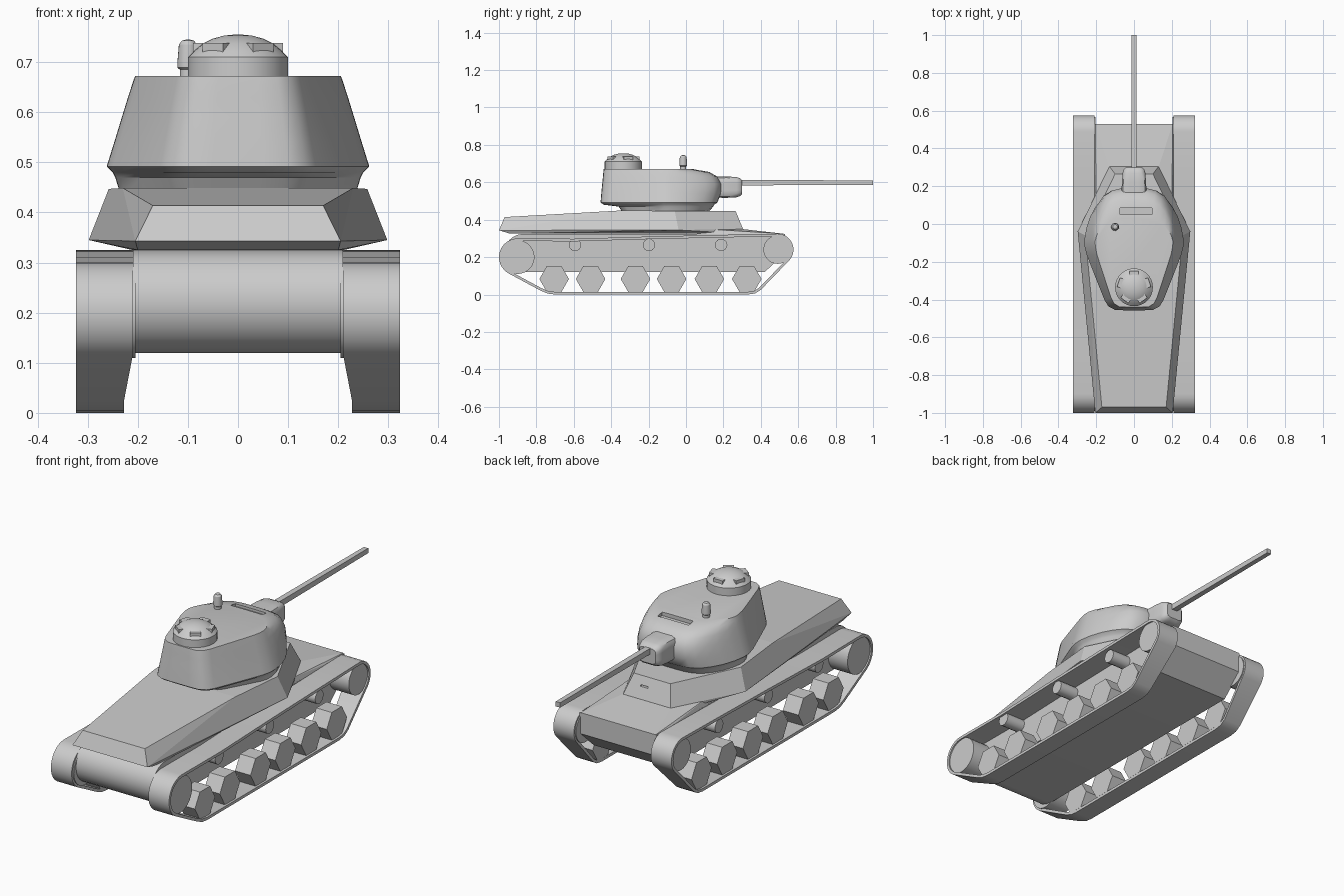
import bpy, bmesh
from math import sin, cos, pi, radians
from mathutils import Vector, Matrix

if "Cube" in bpy.data.objects:
    bpy.data.objects.remove(bpy.data.objects["Cube"])


def finish(name, bm, smooth=True, angle=30):
    bmesh.ops.recalc_face_normals(bm, faces=bm.faces)
    me = bpy.data.meshes.new(name)
    bm.to_mesh(me)
    bm.free()
    ob = bpy.data.objects.new(name, me)
    bpy.context.collection.objects.link(ob)
    if smooth:
        bpy.ops.object.select_all(action='DESELECT')
        ob.select_set(True)
        bpy.context.view_layer.objects.active = ob
        bpy.ops.object.shade_smooth_by_angle(angle=radians(angle))
    return ob


def loft(name, rings, caps=True, closed=False, **kw):
    bm = bmesh.new()
    vs = [[bm.verts.new(p) for p in r] for r in rings]
    n = len(vs[0])
    for a, b in zip(vs, vs[1:] + ([vs[0]] if closed else [])):
        for i in range(n):
            j = (i + 1) % n
            bm.faces.new((a[i], a[j], b[j], b[i]))
    if caps and not closed:
        bm.faces.new(vs[0])
        bm.faces.new(vs[-1])
    return finish(name, bm, **kw)


def mirrored_hull(name, pts):
    bm = bmesh.new()
    for x, y, z in pts:
        for s in (-1, 1):
            bm.verts.new((s * x, y, z))
    bmesh.ops.convex_hull(bm, input=bm.verts[:])
    bmesh.ops.dissolve_limit(bm, angle_limit=radians(1), verts=bm.verts[:], edges=bm.edges[:])
    return finish(name, bm, smooth=False)


def wheel(name, x0, x1, y, z, r, n, **kw):
    rings = [[(x, y + r * cos(2 * pi * i / n), z + r * sin(2 * pi * i / n)) for i in range(n)]
             for x in (x0, x1)]
    return loft(name, rings, **kw)


def turned(name, x, y, profile, n=32):
    return loft(name, [[(x + r * cos(2 * pi * i / n), y + r * sin(2 * pi * i / n), z)
                        for i in range(n)] for r, z in profile])


def box(name, loc, size, rot=None):
    bm = bmesh.new()
    m = Matrix.Translation(loc) @ (rot or Matrix()) @ Matrix.Diagonal((*size, 1))
    bmesh.ops.create_cube(bm, size=1, matrix=m)
    return finish(name, bm, smooth=False)


def cut(target, cutter):
    cutter.hide_render = True
    cutter.hide_viewport = True
    cutter.display_type = 'WIRE'
    mod = target.modifiers.new("slot", 'BOOLEAN')
    mod.operation = 'DIFFERENCE'
    mod.object = cutter


def arc(cy, cz, r, a0, a1, n):
    return [(cy + r * cos(radians(a0 + (a1 - a0) * i / n)),
             cz + r * sin(radians(a0 + (a1 - a0) * i / n))) for i in range(n + 1)]


# Lower hull: side profile with a rounded tail, extruded across
prof = arc(-0.87, 0.222, 0.102, 90, 270, 12) + [
    (0.42, 0.12), (0.53, 0.22), (0.53, 0.322)]
loft("lower_hull", [[(x, y, z) for y, z in prof] for x in (-0.21, 0.21)])

# Upper hull with sloped sides
upper = mirrored_hull("upper_hull", [
    (0.17, -0.97, 0.414), (0.23, -0.35, 0.449), (0.258, -0.06, 0.447), (0.10, 0.265, 0.447),
    (0.205, -1.0, 0.343), (0.298, -0.04, 0.345), (0.13, 0.305, 0.35),
    (0.20, -0.94, 0.325), (0.21, 0.05, 0.325), (0.13, 0.30, 0.325)])
cut(upper, box("visor_cutter", (0.03, 0.285, 0.405), (0.04, 0.04, 0.007)))

# Sloped nose plate with falling corners
mirrored_hull("nose_plate", [
    (0.13, 0.30, 0.35), (0.205, 0.53, 0.324), (0.21, 0.53, 0.31),
    (0.21, 0.05, 0.32), (0.21, 0.40, 0.324), (0.20, 0.11, 0.35)])

# Track path (y, z), anticlockwise seen from +x
path = (arc(0.49, 0.24, 0.085, -40, 90, 10)
        + [(0.2, 0.319), (-0.2, 0.310), (-0.6, 0.298)]
        + arc(-0.9, 0.2, 0.1, 90, 238, 12)
        + [(-0.78, 0.022), (-0.74, 0.005), (-0.70, 0.0), (0.33, 0.0), (0.37, 0.006), (0.40, 0.025)])


def track_rings(s):
    rings, n = [], len(path)
    for i, (y, z) in enumerate(path):
        p, q = Vector(path[i - 1]), Vector(path[(i + 1) % n])
        c = Vector((y, z))
        t = (c - p).normalized() + (q - c).normalized()
        t.normalize()
        inner = c + Vector((-t.y, t.x)) * 0.014
        x0, x1 = s * (0.21 if z > 0.115 else 0.228), s * 0.323
        rings.append([(x0, y, z), (x1, y, z), (x1, inner.x, inner.y), (x0, inner.x, inner.y)])
    return rings


# Running gear on both sides
for s, side in ((-1, "left"), (1, "right")):
    loft(side + "_track", track_rings(s), closed=True)
    wheel(side + "_rear_wheel", s * 0.205, s * 0.316, -0.9, 0.2, 0.09, 28)
    wheel(side + "_front_wheel", s * 0.205, s * 0.316, 0.49, 0.24, 0.076, 28)
    for y in (-0.705, -0.51, -0.27, -0.077, 0.125, 0.325):
        wheel(side + "_road_wheel", s * 0.228, s * 0.313, y, 0.083, 0.079, 6, smooth=False)
    for y in (-0.593, -0.198, 0.188):
        wheel(side + "_return_roller", s * 0.2, s * 0.313, y, 0.265, 0.033, 14)

# Turret: one half outline, scaled per height level
half = [(0.05, -0.457), (0.10, -0.455), (0.135, -0.437), (0.155, -0.405), (0.205, -0.28),
        (0.25, -0.165), (0.261, -0.12), (0.262, -0.08), (0.252, -0.02), (0.232, 0.04),
        (0.205, 0.09), (0.17, 0.135), (0.13, 0.158), (0.08, 0.168), (0.03, 0.17)]
outline = half + [(-x, y) for x, y in reversed(half)]
levels = [(0.44, 0.90, -0.34, 0.12), (0.47, 0.935, -0.36, 0.145), (0.48, 0.955, -0.44, 0.15),
          (0.492, 1.0, -0.457, 0.168), (0.54, 0.943, -0.453, 0.187), (0.59, 0.885, -0.448, 0.19),
          (0.63, 0.838, -0.444, 0.168), (0.655, 0.807, -0.442, 0.125), (0.672, 0.785, -0.44, 0.03)]
turret = loft("turret", [
    [(x * sx, -0.1 + (y + 0.1) * ((rear + 0.1) / -0.357 if y < -0.1 else (front + 0.1) / 0.27), z)
     for x, y in outline] for z, sx, rear, front in levels], angle=35)
cut(turret, box("roof_slot_cutter", (0.01, 0.068, 0.675), (0.17, 0.036, 0.05)))

# Gun mantlet: rounded sections along y, then a square barrel
sections = [(0.13, 0.068, 0.056), (0.22, 0.064, 0.057), (0.27, 0.06, 0.054),
            (0.29, 0.054, 0.047), (0.30, 0.044, 0.037)]
loft("mantlet", [[(w * max(-1, min(1, 1.25 * cos(2 * pi * i / 24))), y,
                   0.574 + h * max(-1, min(1, 1.25 * sin(2 * pi * i / 24)))) for i in range(24)]
                 for y, w, h in sections], angle=40)
loft("barrel", [[(a * w, y, 0.598 + b * w) for a, b in ((-1, -1), (1, -1), (1, 1), (-1, 1))]
                for y, w in ((0.27, 0.0145), (1.0, 0.012))], smooth=False)

# Commander cupola with five periscopes
turned("cupola", 0, -0.335, [(0.1, 0.66), (0.1, 0.71), (0.088, 0.722), (0.07, 0.737),
                             (0.05, 0.747), (0.028, 0.753), (0.008, 0.755)])
for k in range(5):
    a = pi / 2 + 2 * pi * k / 5
    box("periscope", (0.072 * cos(a), -0.335 + 0.072 * sin(a), 0.726),
        (0.028, 0.05, 0.025), Matrix.Rotation(a, 4, 'Z'))

# Roof sight
turned("roof_sight", -0.1, -0.015, [(0.016, 0.66), (0.016, 0.685), (0.021, 0.689), (0.021, 0.7),
                                    (0.018, 0.735), (0.012, 0.743), (0.004, 0.745)], 20)
